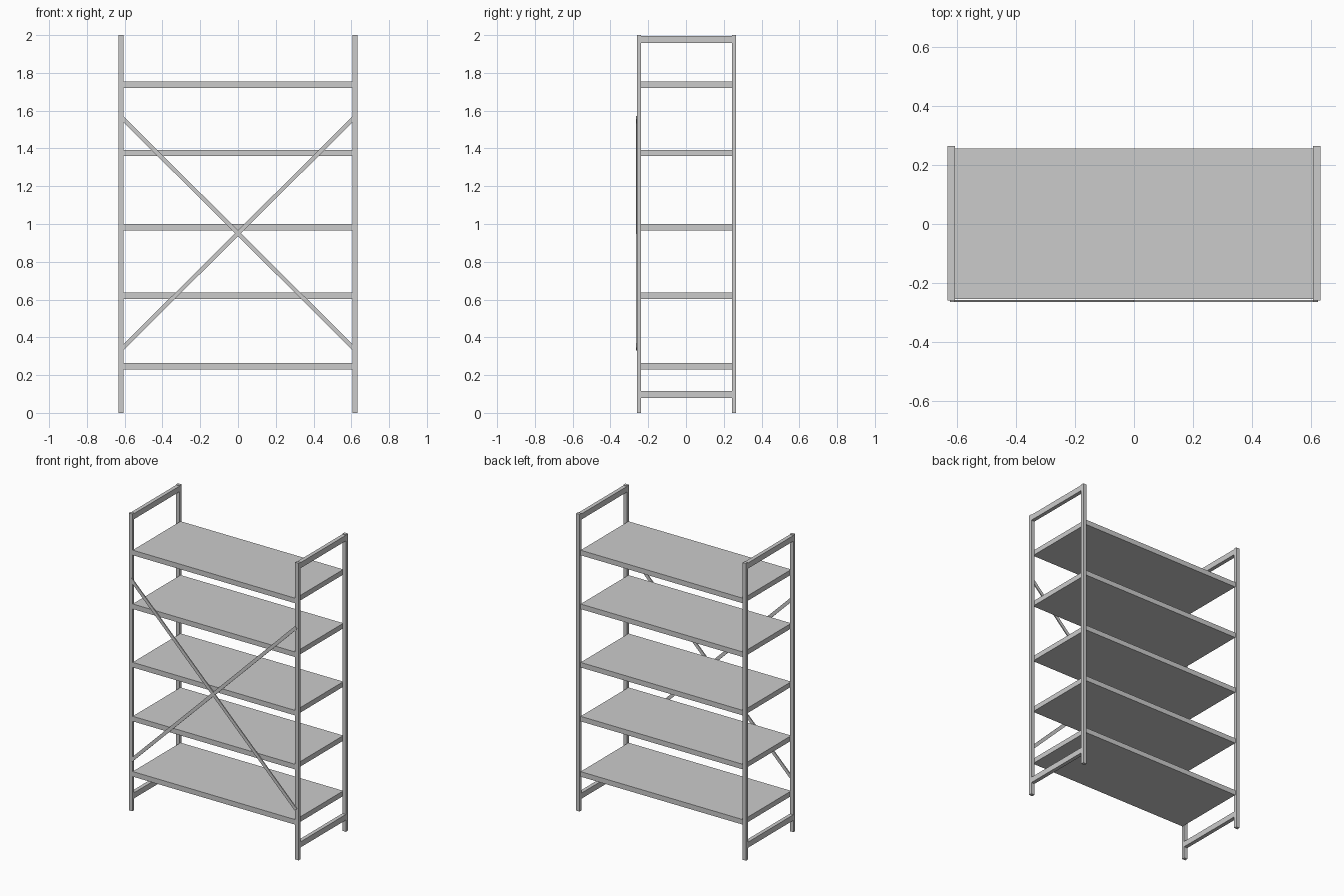
import bpy
import math

if "Cube" in bpy.data.objects:
    bpy.data.objects.remove(bpy.data.objects["Cube"])


def box(name, lo, hi):
    """Axis-aligned box between two corners."""
    size = [b - a for a, b in zip(lo, hi)]
    mid = [(a + b) / 2 for a, b in zip(lo, hi)]
    bpy.ops.mesh.primitive_cube_add(size=1, location=mid)
    ob = bpy.context.object
    ob.name = name
    ob.scale = size
    bpy.ops.object.transform_apply(location=False, rotation=False, scale=True)
    return ob


X_IN, X_OUT = 0.606, 0.632
FRONT = (-0.259, -0.238)
BACK = (0.244, 0.265)

# End frames: two posts joined by a top and a bottom rail
for side, s in (("left", -1), ("right", 1)):
    x0, x1 = sorted((s * X_IN, s * X_OUT))
    for place, (y0, y1) in (("front", FRONT), ("back", BACK)):
        box(f"{place}_post_{side}", (x0, y0, 0), (x1, y1, 2.0))
    for level, z0, z1 in (("top", 1.958, 1.996), ("bottom", 0.079, 0.117)):
        box(f"{level}_rail_{side}", (x0, FRONT[1], z0), (x1, BACK[0], z1))

# Five shelves spanning the end frames
for i, top in enumerate((0.265, 0.637, 1.0, 1.393, 1.755)):
    box(f"shelf_{i + 1}", (-X_IN, -0.254, top - 0.034), (X_IN, 0.255, top))

# Crossed flat braces on the front
half_x, half_z, mid_z = 0.615, 0.612, 0.951
length = 2 * math.hypot(half_x, half_z)
angle = math.atan2(half_z, half_x)
for name, s, y in (("brace_rising", -1, -0.2605), ("brace_falling", 1, -0.2615)):
    brace = box(name, (-length / 2, -0.0035, -0.011), (length / 2, 0.0035, 0.011))
    brace.location = (0, y, mid_z)
    brace.rotation_euler = (0, s * angle, 0)
